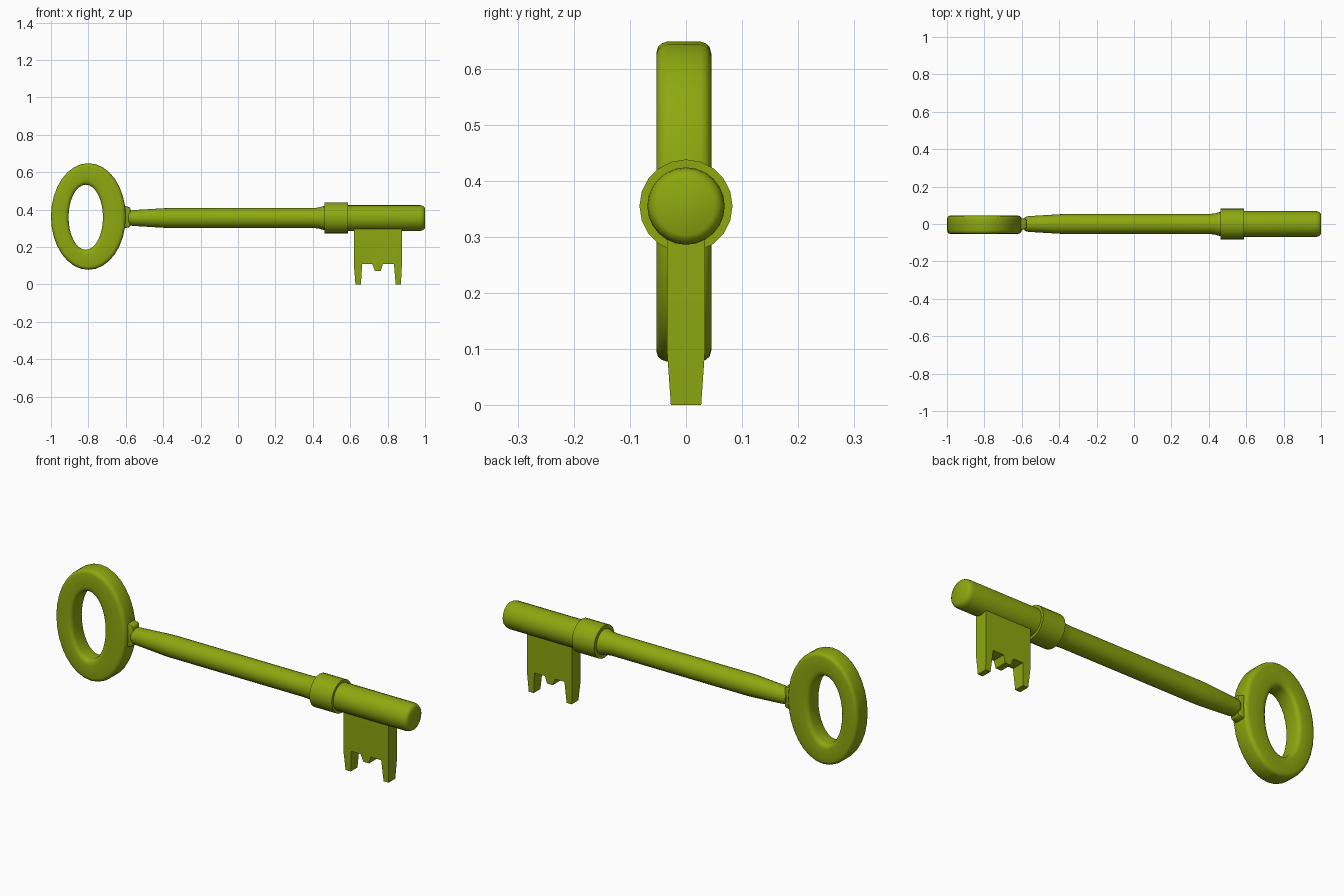
import bpy, bmesh
from math import sin, cos, tau, radians

if "Cube" in bpy.data.objects:
    bpy.data.objects.remove(bpy.data.objects["Cube"])

AXIS_Z = 0.355

mat = bpy.data.materials.new("olive_paint")
mat.diffuse_color = (0.27, 0.39, 0.005, 1)
mat.use_nodes = True
mat.node_tree.nodes["Principled BSDF"].inputs["Base Color"].default_value = mat.diffuse_color


def finish(name, bm, angle=40):
    bmesh.ops.recalc_face_normals(bm, faces=bm.faces)
    mesh = bpy.data.meshes.new(name)
    bm.to_mesh(mesh)
    bm.free()
    ob = bpy.data.objects.new(name, mesh)
    bpy.context.collection.objects.link(ob)
    mesh.materials.append(mat)
    bpy.ops.object.select_all(action='DESELECT')
    bpy.context.view_layer.objects.active = ob
    ob.select_set(True)
    bpy.ops.object.shade_smooth_by_angle(angle=radians(angle))
    return ob


def bridge(bm, a, b):
    n = len(a)
    for i in range(n):
        j = (i + 1) % n
        bm.faces.new((a[i], a[j], b[j], b[i]))


def lathe_x(name, profile, sides):
    """Turned part around the key axis from (x, radius) pairs, capped."""
    bm = bmesh.new()
    rings = [[bm.verts.new((x, r * cos(tau * i / sides), AXIS_Z + r * sin(tau * i / sides)))
              for i in range(sides)] for x, r in profile]
    for a, b in zip(rings, rings[1:]):
        bridge(bm, a, b)
    bm.faces.new(rings[0])
    bm.faces.new(rings[-1])
    return finish(name, bm)


# Oval bow: rounded section lofted between the hole and the outer ellipse
half = [(1.0, 0.030), (0.975, 0.039), (0.92, 0.046), (0.82, 0.049),
        (0.22, 0.049), (0.10, 0.046), (0.03, 0.039), (0.0, 0.030)]
section = half + [(t, -y) for t, y in reversed(half)]
bm = bmesh.new()
N = 32
loops = []
for i in range(N):
    c, s = cos(tau * i / N), sin(tau * i / N)
    inner = (-0.814 + 0.092 * c, 0.359 + 0.174 * s)
    outer = (-0.80 + 0.20 * c, 0.363 + 0.285 * s)
    loops.append([bm.verts.new((inner[0] + (outer[0] - inner[0]) * t, y - 0.004,
                                inner[1] + (outer[1] - inner[1]) * t))
                  for t, y in section])
for i in range(N):
    bridge(bm, loops[i], loops[(i + 1) % N])
finish("bow_ring", bm, 50)

# Neck plate between bow and shank
bm = bmesh.new()
bmesh.ops.create_cube(bm, size=1)
for v in bm.verts:
    out = v.co.x > 0
    v.co = (-0.575 if out else -0.62, v.co.y * (0.056 if out else 0.064),
            AXIS_Z + 0.005 + v.co.z * (0.105 if out else 0.125))
bmesh.ops.bevel(bm, geom=bm.edges[:], offset=0.009, segments=2, affect='EDGES', profile=0.5)
finish("neck_plate", bm)

# Shank, collar and tip barrel
lathe_x("shank", [(-0.585, 0.034), (-0.577, 0.039), (-0.565, 0.042), (-0.40, 0.052), (-0.36, 0.053),
                  (0.40, 0.053), (0.43, 0.056), (0.455, 0.063), (0.48, 0.066)], 24)
lathe_x("collar", [(0.462, 0.083), (0.588, 0.083)], 20)
lathe_x("tip_barrel", [(0.57, 0.069), (0.972, 0.069), (0.985, 0.067),
                       (0.995, 0.061), (1.0, 0.052)], 24)

# Bit blade with teeth, thinning toward the tooth ends
outline = [(0.62, 0.34), (0.62, 0.10), (0.628, 0.0), (0.657, 0.0), (0.664, 0.108),
           (0.718, 0.108), (0.732, 0.072), (0.764, 0.072), (0.774, 0.108),
           (0.834, 0.108), (0.843, 0.0), (0.871, 0.0), (0.876, 0.10), (0.876, 0.34)]
bm = bmesh.new()
sides = []
for s in (-1, 1):
    verts = [bm.verts.new((x, s * (0.027 + 0.007 * min(z / 0.10, 1)), z)) for x, z in outline]
    # body above the teeth, then the three teeth
    for idx in ((0, 1, 4, 5, 8, 9, 12, 13), (1, 2, 3, 4), (5, 6, 7, 8), (9, 10, 11, 12)):
        bm.faces.new([verts[k] for k in idx])
    sides.append(verts)
bridge(bm, *sides)
finish("bit_blade", bm, 20)
